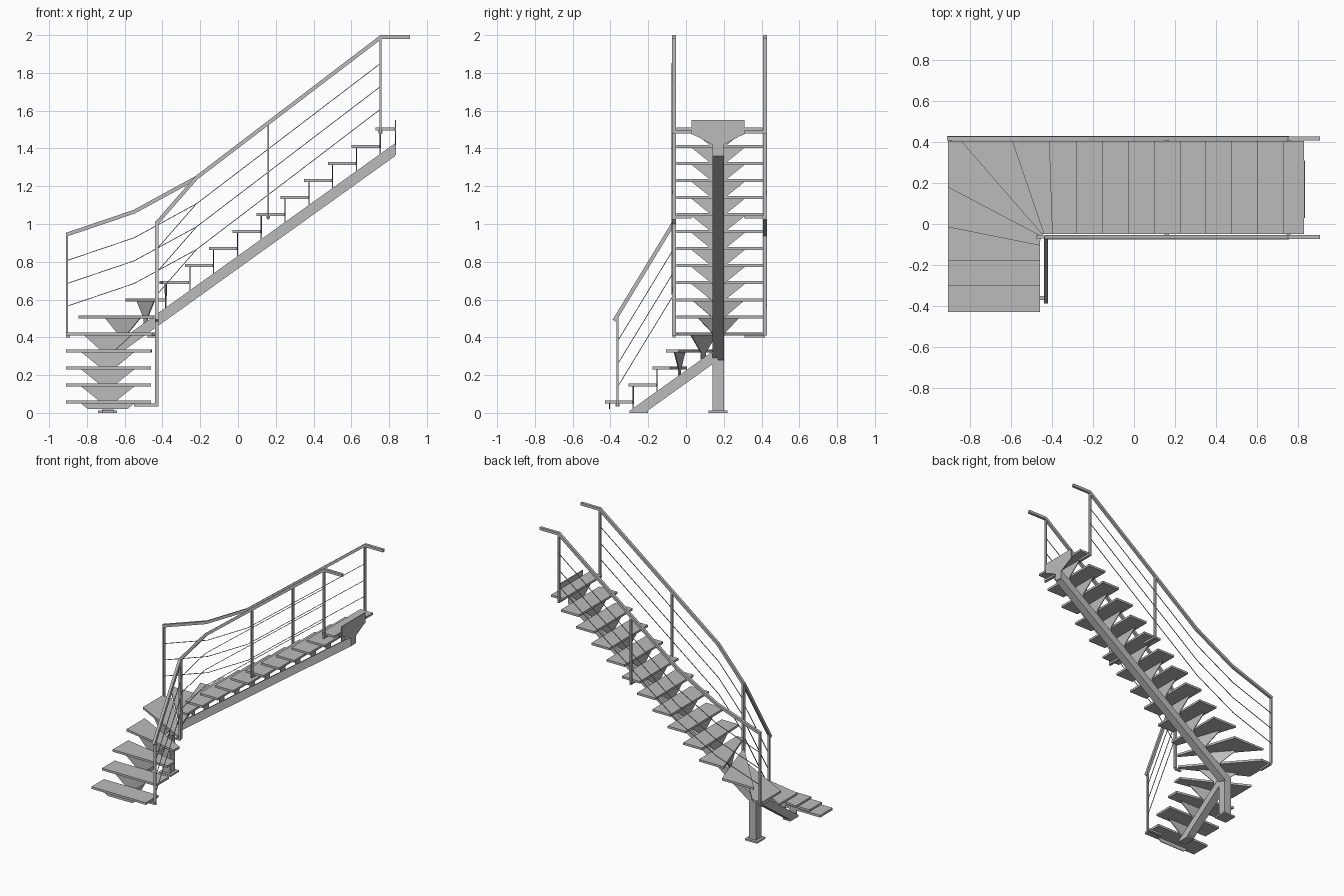
import bpy, bmesh
from mathutils import Vector

cube = bpy.data.objects.get("Cube")
if cube:
    bpy.data.objects.remove(cube, do_unlink=True)

steel = bpy.data.materials.new("light_grey")
steel.use_nodes = True
GREY = (0.5, 0.5, 0.5, 1)
steel.diffuse_color = GREY
steel.node_tree.nodes["Principled BSDF"].inputs["Base Color"].default_value = GREY


def prism(name, points, depth):
    """Flat outline pushed along a depth vector."""
    bm = bmesh.new()
    face = bm.faces.new([bm.verts.new(p) for p in points])
    new = bmesh.ops.extrude_face_region(bm, geom=[face])["geom"]
    bmesh.ops.translate(bm, vec=Vector(depth),
                        verts=[v for v in new if isinstance(v, bmesh.types.BMVert)])
    bmesh.ops.recalc_face_normals(bm, faces=bm.faces)
    mesh = bpy.data.meshes.new(name)
    bm.to_mesh(mesh)
    bm.free()
    mesh.materials.append(steel)
    obj = bpy.data.objects.new(name, mesh)
    bpy.context.collection.objects.link(obj)
    return obj


def box(name, x, y, z):
    outline = [(x[0], y[0], z[0]), (x[1], y[0], z[0]), (x[1], y[1], z[0]), (x[0], y[1], z[0])]
    prism(name, outline, (0, 0, z[1] - z[0]))


def strip(name, path, height, width, place, across):
    """Mitred bar along a path in a vertical plane."""
    path = [Vector(p) for p in path]
    upper, lower = [], []
    for i, p in enumerate(path):
        a = (p - path[i - 1]).normalized() if i else None
        b = (path[i + 1] - p).normalized() if i < len(path) - 1 else None
        a, b = a or b, b or a
        na, nb = Vector((-a.y, a.x)), Vector((-b.y, b.x))
        m = (na + nb).normalized()
        off = m * (height / 2 / m.dot(na))
        upper.append(p + off)
        lower.append(p - off)
    across = Vector(across)
    outline = [place(*q) - across * width / 2 for q in upper + lower[::-1]]
    prism(name, outline, across * width)


RISE, GOING, THICK = 0.0903, 0.126, 0.016
SLOPE = RISE / GOING
BEAM_X, BEAM_Y, HALF = -0.69, 0.17, 0.03
LEFT, RIGHT, BACK, INNER = -0.91, -0.46, 0.405, -0.05


def tread_top(n):
    return 0.065 + RISE * (n - 1)


def upper_beam_top(x):
    return 1.43 + SLOPE * (x - 0.835)


def lower_beam_top(y):
    return 0.01 + SLOPE * (y + 0.3)


# Tread outlines: first corner pair is the nosing, the rest is the back
treads = []
for n in (1, 2):
    y = -0.43 + GOING * (n - 1)
    treads.append([(LEFT, y), (RIGHT, y), (RIGHT, y + 0.148), (LEFT, y + 0.148)])
treads += [
    [(LEFT, -0.178), (RIGHT, -0.178), (RIGHT, -0.085), (LEFT, 0.005)],
    [(LEFT, -0.015), (RIGHT, -0.105), (-0.455, -0.04), (LEFT, 0.2)],
    [(LEFT, 0.18), (-0.455, -0.06), (-0.44, -0.045), (-0.83, BACK), (LEFT, BACK)],
    [(-0.845, BACK), (-0.45, INNER), (-0.43, INNER), (-0.58, BACK)],
    [(-0.595, BACK), (-0.44, INNER), (-0.385, INNER), (-0.39, BACK)],
    [(-0.415, BACK), (-0.4, INNER), (-0.26, INNER), (-0.26, BACK)],
]
for n in range(9, 18):
    x = -0.28 + GOING * (n - 9)
    end = x + 0.148 if n < 17 else 0.83
    treads.append([(x, BACK), (x, INNER), (end, INNER), (end, BACK)])

for n, outline in enumerate(treads, 1):
    under = tread_top(n) - THICK
    prism(f"tread_{n}", [(x, y, under) for x, y in outline], (0, 0, THICK))

    # Tapered bracket plate, parallel to the nosing, standing on the beam
    a, b = Vector(outline[0]), Vector(outline[1])
    d = (b - a).normalized()
    back = Vector((-d.y, d.x))
    a = a + back * 0.022
    if n <= 5:
        c = a + d * ((BEAM_X - a.x) / d.x)
        foot = max(lower_beam_top(c.y) - 0.01, 0.02)
    else:
        c = a + d * ((BEAM_Y - a.y) / d.y)
        foot = upper_beam_top(c.x) - 0.01
    taper = min(0.09, under - foot)
    w = 0.14 - 0.112 * taper / 0.09
    side = [(0.14, under), (w, under - taper)]
    if under - taper > foot + 0.001:
        side.append((w, foot))
    profile = side + [(-s, z) for s, z in side[::-1]]
    prism(f"tread_bracket_{n}",
          [(c.x + d.x * s, c.y + d.y * s, z) for s, z in profile],
          (back.x * 0.006, back.y * 0.006, 0))

# Beams, support post and foot plates
x0, x1, drop = BEAM_X - HALF, 0.832, 0.068
prism("upper_beam", [(x, BEAM_Y - HALF, upper_beam_top(x) - dz)
                     for x, dz in ((x0, drop), (x1, drop), (x1, 0), (x0, 0))], (0, 2 * HALF, 0))
prism("lower_beam", [(x0, -0.3, 0.01), (x0, -0.205, 0.01),
                     (x0, BEAM_Y, lower_beam_top(BEAM_Y) - drop),
                     (x0, BEAM_Y, lower_beam_top(BEAM_Y))], (2 * HALF, 0, 0))
box("support_post", (x0, x0 + 2 * HALF), (BEAM_Y - HALF, BEAM_Y + HALF), (0.005, 0.28))
box("post_foot_plate", (BEAM_X - 0.05, BEAM_X + 0.05), (BEAM_Y - 0.05, BEAM_Y + 0.05), (0, 0.012))
box("beam_foot_plate", (x0, x0 + 2 * HALF), (-0.3, -0.2), (0, 0.012))

# Fixing plate at the top of the flight
half_plate = [(0.14, 1.55), (0.14, 1.475), (0.115, 1.465), (HALF, 1.42), (HALF, 1.365)]
prism("top_fixing_plate",
      [(0.83, BEAM_Y + s, z) for s, z in half_plate]
      + [(0.83, BEAM_Y - s, z) for s, z in half_plate[::-1]], (0.006, 0, 0))

# Handrails and wires
BEND, TOP, END = (-0.22, 1.245), (0.757, 1.99), (0.91, 1.99)
OUT_Y, IN_Y, LOW_X = 0.418, -0.064, -0.43
WIRE_DROPS = (0.138, 0.26, 0.38)


def railing(name, path, wire_path, place, across, shift):
    strip(name + "_handrail", path, 0.02, 0.02, place, across)
    for i, dz in enumerate(WIRE_DROPS, 1):
        strip(f"{name}_wire_{i}", [(u, v - dz) for u, v in wire_path], 0.004, 0.004,
              lambda u, v: place(u, v) + Vector(across) * shift, across)


outer = [(-0.91, 0.943), (-0.55, 1.065), BEND, TOP]
inner = [(LOW_X, 1.005), BEND, TOP]
lower = [(-0.38, 0.488), (IN_Y, 1.008)]
railing("outer", outer + [END], outer, lambda u, v: Vector((u, OUT_Y, v)), (0, 1, 0), 0.01)
railing("inner", inner + [END], inner, lambda u, v: Vector((u, IN_Y, v)), (0, 1, 0), -0.01)
railing("lower", lower, [(-0.362, 0.518), lower[1]],
        lambda u, v: Vector((LOW_X, u, v)), (1, 0, 0), 0.008)


# Rail posts with arms fixed under the treads
def post(name, x, y, bottom, top, wx, wy):
    box(name, (x - wx / 2, x + wx / 2), (y - wy / 2, y + wy / 2), (bottom, top))


for label, x, n, top in (("middle", 0.16, 12, 1.53), ("top", 0.755, 17, 1.985)):
    z = tread_top(n) - THICK
    for side, y, reach in (("outer", OUT_Y, 0.31), ("inner", IN_Y, 0.03)):
        post(f"{side}_{label}_post", x, y, z - 0.018, top, 0.01, 0.02)
        box(f"{side}_{label}_arm", (x - 0.01, x + 0.01), sorted((y, reach)), (z - 0.014, z))

z = tread_top(5) - THICK
post("outer_start_post", -0.905, OUT_Y, z, 0.945, 0.01, 0.02)
box("outer_start_arm", (-0.91, -0.89), (0.31, OUT_Y), (z - 0.012, z))
post("corner_post", LOW_X, IN_Y, z, 1.005, 0.016, 0.02)
box("corner_arm", (-0.48, LOW_X), (IN_Y - 0.008, IN_Y + 0.008), (z - 0.012, z))
post("lower_start_post", LOW_X, -0.362, 0.035, 0.515, 0.018, 0.01)
box("lower_start_arm", (-0.55, LOW_X), (-0.372, -0.352), (0.035, 0.05))
